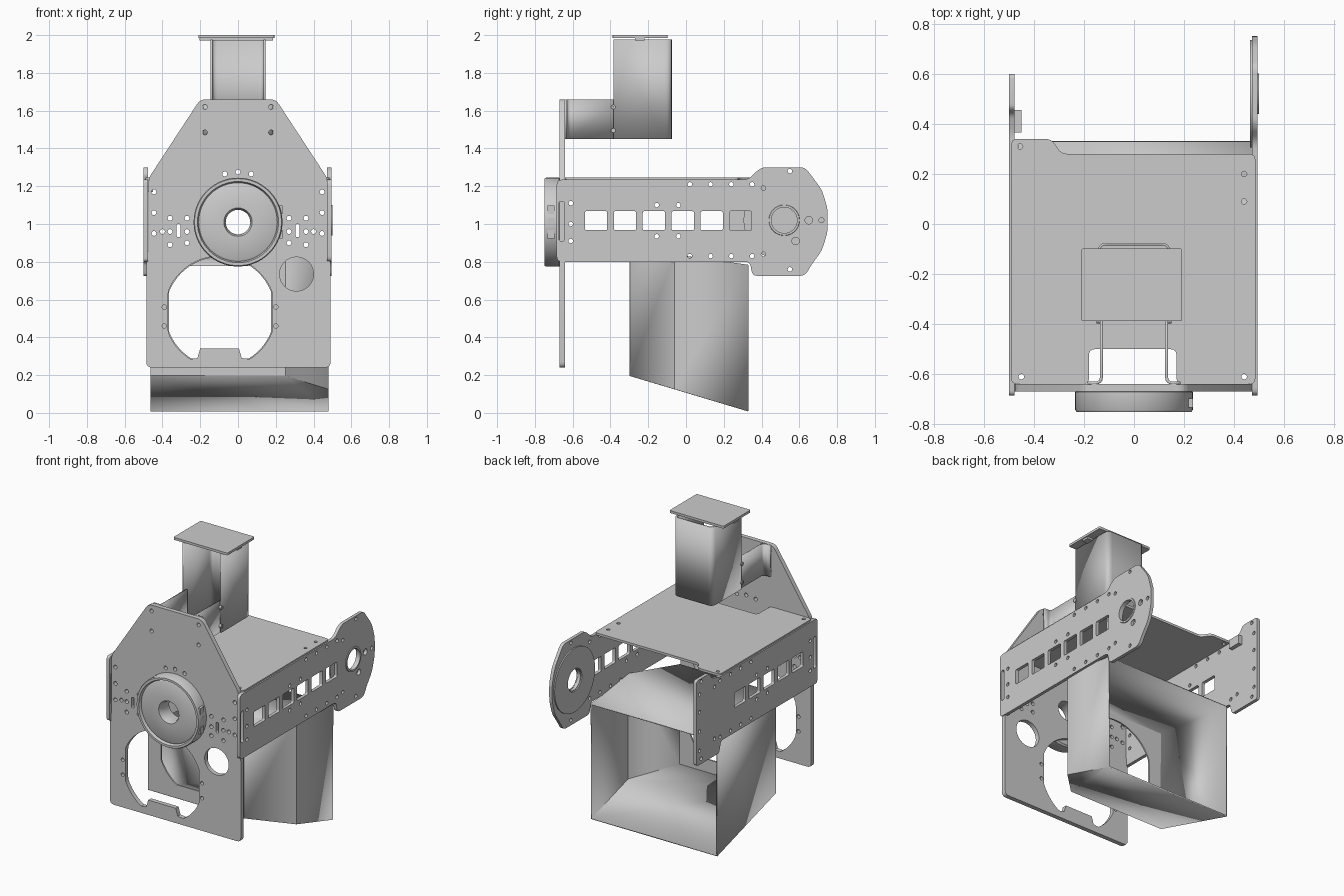
import bpy, bmesh, math
from mathutils import Matrix, Vector

if "Cube" in bpy.data.objects:
    bpy.data.objects.remove(bpy.data.objects["Cube"])

FRONT = Matrix(((1, 0, 0, 0), (0, 0, -1, 0), (0, 1, 0, 0), (0, 0, 0, 1)))  # local z -> -y
SIDE = Matrix(((0, 0, 1, 0), (1, 0, 0, 0), (0, 1, 0, 0), (0, 0, 0, 1)))    # local z -> +x
FLAT = Matrix.Identity(4)


def smooth(ob):
    bpy.ops.object.select_all(action='DESELECT')
    ob.select_set(True)
    bpy.context.view_layer.objects.active = ob
    bpy.ops.object.shade_smooth_by_angle(angle=math.radians(35))


def circle(x, y, r, n=16):
    return [(x + r * math.cos(2 * math.pi * i / n), y + r * math.sin(2 * math.pi * i / n)) for i in range(n)]


def rounded(pts, r, closed=True):
    """Fillet every corner of a 2D path."""
    out, n = [], len(pts)
    for i in range(n):
        p = Vector(pts[i])
        if not closed and i in (0, n - 1):
            out.append(tuple(p))
            continue
        a, b = Vector(pts[i - 1]) - p, Vector(pts[(i + 1) % n]) - p
        d = min(r, a.length * .45, b.length * .45)
        p0, p1 = p + a.normalized() * d, p + b.normalized() * d
        for k in range(5):
            t = k / 4
            out.append(tuple(p0 * (1 - t) ** 2 + p * 2 * t * (1 - t) + p1 * t * t))
    return out


def rect(x0, y0, x1, y1, r=.01):
    return rounded([(x0, y0), (x1, y0), (x1, y1), (x0, y1)], r)


def plate(name, loops, frame, centre, thick):
    """Sheet from an outline and hole loops, extruded evenly about centre."""
    cu = bpy.data.curves.new(name, 'CURVE')
    cu.dimensions, cu.fill_mode, cu.extrude = '2D', 'BOTH', thick / 2
    for loop in loops:
        sp = cu.splines.new('POLY')
        sp.points.add(len(loop) - 1)
        for p, c in zip(sp.points, loop):
            p.co = (c[0], c[1], 0, 1)
        sp.use_cyclic_u = True
    ob = bpy.data.objects.new(name, cu)
    bpy.context.collection.objects.link(ob)
    ob.matrix_world = Matrix.Translation(centre) @ frame
    bpy.ops.object.select_all(action='DESELECT')
    ob.select_set(True)
    bpy.context.view_layer.objects.active = ob
    bpy.ops.object.convert(target='MESH')
    smooth(bpy.context.view_layer.objects.active)


def mesh(name, bm, thick=0):
    bmesh.ops.recalc_face_normals(bm, faces=bm.faces)
    me = bpy.data.meshes.new(name)
    bm.to_mesh(me)
    bm.free()
    ob = bpy.data.objects.new(name, me)
    bpy.context.collection.objects.link(ob)
    if thick:
        m = ob.modifiers.new('thickness', 'SOLIDIFY')
        m.thickness, m.offset = thick, 0
    smooth(ob)
    return ob


def lathe(name, prof, frame, centre, n=64):
    """Closed (radius, height) profile turned about local z."""
    bm = bmesh.new()
    rings = [[bm.verts.new((x, y, h)) for x, y in circle(0, 0, r, n)] for r, h in prof]
    for a, b in zip(rings, rings[1:] + rings[:1]):
        for i in range(n):
            j = (i + 1) % n
            bm.faces.new((a[i], a[j], b[j], b[i]))
    mesh(name, bm).matrix_world = Matrix.Translation(centre) @ frame


def strip(name, path, z0, z1, thick):
    """Bent sheet: an xy path raised between two heights."""
    bm = bmesh.new()
    lo, hi = ([bm.verts.new((x, y, z)) for x, y in path] for z in (z0, z1))
    for i in range(len(path) - 1):
        bm.faces.new((lo[i], lo[i + 1], hi[i + 1], hi[i]))
    mesh(name, bm, thick)


def box(name, centre, size):
    bm = bmesh.new()
    bmesh.ops.create_cube(bm, size=1, matrix=Matrix.Translation(centre) @ Matrix.Diagonal((*size, 1)))
    mesh(name, bm)


# Front plate with clipped round opening, tab, ports and bolt holes
outline = rounded([(-.485, .24), (.49, .24), (.49, .8), (.475, .84), (.475, 1.24), (.2, 1.66),
                   (-.2, 1.66), (-.475, 1.24), (-.475, .84), (-.485, .8)], .03)


def big_hole(r, half):
    pts = []
    for a in range(-58, 239, 4):
        x, z = r * math.cos(math.radians(a)), r * math.sin(math.radians(a))
        pts.append((-.095 + max(-half, min(half, x)), .535 + z))
    return pts


opening = big_hole(.295, .275) + [(-.215, .29), (-.2, .34), (.005, .34), (.02, .29)]
holes = [circle(0, 1.01, .065, 32), circle(.31, .735, .09, 32)]
for s in (-1, 1):
    for x, z in [(.175, 1.62), (.175, 1.485), (.445, .95), (.445, 1.06), (.445, 1.17), (.27, .9), (.27, .96),
                 (.27, 1.03), (.36, .89), (.36, .96), (.36, 1.03), (.4, .96)]:
        holes.append(circle(s * x, z, .013, 12))
    holes.append(rect(s * .315 - .01, .93, s * .315 + .01, 1.0))
    holes.append(circle(s * .07, 1.265, .013, 12))
holes.append(circle(0, 1.275, .013, 12))
for z in (.46, .56):
    holes += [circle(.2, z, .012, 12), circle(-.39, z, .012, 12)]
plate('front_plate', [outline, opening] + holes, FRONT, (0, -.655, 0), .03)

# Round hub on the front plate
lathe('front_hub', [(.065, 0), (.065, .05), (.075, .075), (.2, .075), (.208, .07), (.215, .088), (.23, .088),
                    (.235, .08), (.235, .01), (.225, 0)], FRONT, (0, -.662, 1.01))
for z in (.945, 1.01, 1.075):
    box('hub_side_slot_cover', (.225, -.715, z), (.02, .035, .045))

# Side plates with a row of windows
windows = [rect(-.535 + i * .153, .967, -.417 + i * .153, 1.068) for i in range(6)]
bolts = [(y, z) for y in (.02, .13, .24, .35) for z in (.83, 1.21)]
bolts += [(y, z) for y in (-.155, -.04) for z in (.935, 1.1)]
bolts += [(-.61, .91), (-.61, 1.0), (-.61, 1.11), (.41, .84), (.41, 1.19), (.55, .76), (.55, 1.28)]
bolt_loops = [circle(y, z, .012, 12) for y, z in bolts]
front_slot = rect(-.672, .91, -.645, 1.12)
right_outline = rounded([(-.685, .8), (.34, .8), (.35, .725), (.63, .725), (.665, .785), (.72, .86), (.75, .96),
                         (.75, 1.08), (.72, 1.18), (.665, 1.255), (.63, 1.3), (.41, 1.3), (.38, 1.285),
                         (.33, 1.235), (-.685, 1.235)], .03)
right_holes = [circle(.52, 1.02, .07, 32), circle(.65, 1.02, .02), circle(.717, 1.02, .013), circle(.58, .91, .02)]
plate('right_side_plate', [right_outline, front_slot] + windows + bolt_loops + right_holes,
      SIDE, (.483, 0, 0), .022)
left_outline = rounded([(-.685, .8), (.34, .8), (.36, .725), (.6, .725), (.6, 1.3), (.46, 1.3), (.44, 1.26),
                        (.36, 1.235), (-.685, 1.235)], .02)
left_bolts = bolt_loops + [circle(.57, z, .012, 12) for z in (.82, .95, 1.08, 1.2)]
plate('left_side_plate', [left_outline, front_slot] + windows[:5] + left_bolts, SIDE, (-.488, 0, 0), .022)
box('left_plate_tab', (-.465, .41, 1.2), (.03, .09, .06))

# Bearing disc and rim at the rounded end of the right plate
lathe('bearing_disc', [(.075, 0), (.215, 0), (.215, .01), (.075, .01)], SIDE, (.464, .52, 1.02))
lathe('bearing_rim', [(.068, 0), (.082, 0), (.08, .006), (.068, .006)], SIDE, (.493, .52, 1.02), 40)

# Top cover with front notch and bolt holes
cover = rounded([(-.49, -.64), (-.18, -.64), (-.18, -.5), (.17, -.5), (.17, -.64), (.485, -.64), (.485, .28),
                 (-.29, .28), (-.33, .34), (-.49, .34)], .025)
plate('top_cover', [cover] + [circle(x, y, .011, 12) for x, y in
                              [(-.45, -.61), (.44, -.61), (-.455, .31), (.44, .2), (.44, .09)]],
      FLAT, (0, 0, 1.237), .016)


# Lower duct: sloped floor, chamfered right front corner, open at the back
def z_top(y):
    return .78 + .14 * (.335 - y)


def z_bot(y):
    return .01 + .3 * (.335 - y)


plan = [(-.46, .33), (-.46, -.295), (.25, -.295), (.475, -.06), (.475, .33)]
bm = bmesh.new()
lo = [bm.verts.new((x, y, z_bot(y))) for x, y in plan]
hi = [bm.verts.new((x, y, z_top(y))) for x, y in plan]
bm.faces.new(lo)
bm.faces.new(hi[::-1])
for i in (0, 2, 3):
    bm.faces.new((lo[i], lo[i + 1], hi[i + 1], hi[i]))
mesh('lower_duct', bm, .01)
z0, z1 = z_bot(-.295), z_top(-.295)
plate('lower_duct_front', [[(-.46, z0), (.25, z0), (.25, z1), (-.46, z1)], big_hole(.29, .27)],
      FRONT, (0, -.295, 0), .01)

# Upper channel: U shaped column, its two arms and the cap
strip('upper_column', rounded([(-.14, -.385), (-.14, -.08), (.14, -.08), (.14, -.385)], .03, False), 1.45, 1.978, .01)
for s in (-1, 1):
    strip('column_arm', rounded([(s * .185, -.635), (s * .13, -.635), (s * .13, -.36)], .025, False), 1.45, 1.66, .012)
    for z in (1.495, 1.62):
        lathe('arm_rivet', [(.001, 0), (.012, 0), (.012, .02), (.001, .02)], SIDE, (s * .14 - .01, -.385, z), 12)
plate('column_cap', [rect(-.21, -.388, .192, -.098, .008)], FLAT, (0, 0, 1.992), .016)
box('cap_lip', (-.01, -.245, 1.978), (.39, .05, .014))
